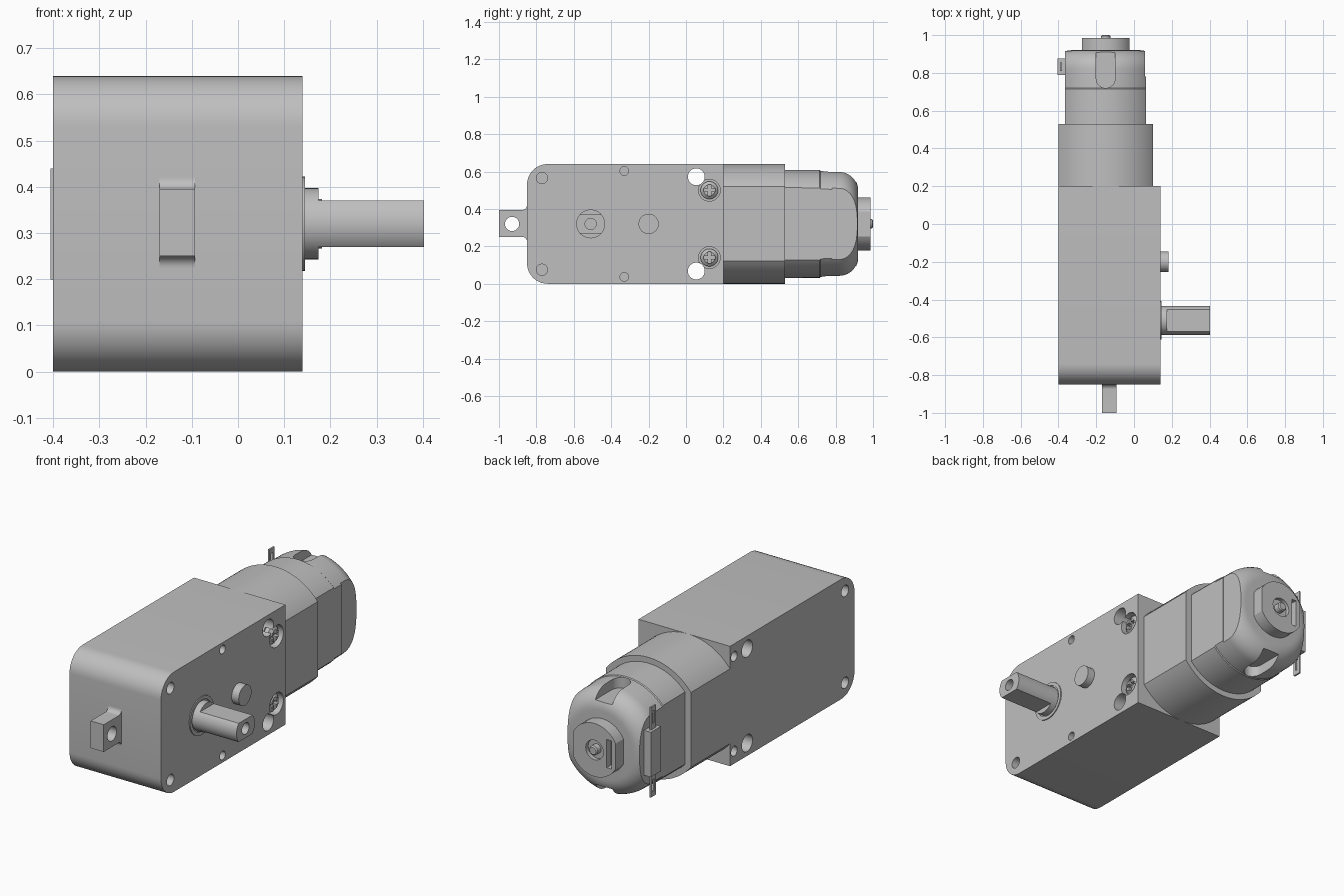
import bpy, bmesh, math
from mathutils import Vector

if "Cube" in bpy.data.objects:
    bpy.data.objects.remove(bpy.data.objects["Cube"], do_unlink=True)

grey = bpy.data.materials.new("plain grey")
grey.use_nodes = True
colour = (0.52, 0.52, 0.52, 1)
grey.diffuse_color = colour
grey.node_tree.nodes["Principled BSDF"].inputs["Base Color"].default_value = colour

MX, MZ = -0.15, 0.32        # motor axis
SIDE = 0.14                 # shaft face of the gearbox
parts = []


def finish(bm, name):
    bmesh.ops.recalc_face_normals(bm, faces=bm.faces[:])
    mesh = bpy.data.meshes.new(name)
    bm.to_mesh(mesh)
    bm.free()
    mesh.materials.append(grey)
    ob = bpy.data.objects.new(name, mesh)
    bpy.context.collection.objects.link(ob)
    parts.append(ob)
    return ob


def box(name, x, y, z, bevel=0, pick=None):
    """Box from three (low, high) ranges; bevels the edges chosen by pick."""
    bm = bmesh.new()
    bmesh.ops.create_cube(bm, size=1)
    for v in bm.verts:
        v.co = Vector([(a + b) / 2 + c * (b - a) for (a, b), c in zip((x, y, z), v.co)])
    if bevel:
        edges = [e for e in bm.edges if pick(e)]
        bmesh.ops.bevel(bm, geom=edges, offset=bevel, segments=10, profile=0.5, affect='EDGES')
    return finish(bm, name)


def lathe(name, axis, centre, profile, n=64):
    """Turned solid: profile of (position, radius) along the x, y or z axis."""
    bm = bmesh.new()
    rings = []
    for a, r in profile:
        ring = []
        for i in range(n):
            t = math.tau * i / n
            p, q = centre[0] + r * math.cos(t), centre[1] + r * math.sin(t)
            co = {'x': (a, p, q), 'y': (p, a, q), 'z': (p, q, a)}[axis]
            ring.append(bm.verts.new(co))
        rings.append(ring)
    for lo, hi in zip(rings, rings[1:]):
        for i in range(n):
            j = (i + 1) % n
            bm.faces.new((lo[i], lo[j], hi[j], hi[i]))
    bm.faces.new(rings[0])
    bm.faces.new(rings[-1])
    return finish(bm, name)


def rod(name, axis, centre, a, b, r, n=40):
    return lathe(name, axis, centre, [(a, r), (b, r)], n)


def combine(ob, tool, operation='DIFFERENCE'):
    mod = ob.modifiers.new("cut", 'BOOLEAN')
    mod.operation, mod.solver, mod.object = operation, 'EXACT', tool
    bpy.context.view_layer.objects.active = ob
    bpy.ops.object.modifier_apply(modifier=mod.name)
    parts.remove(tool)
    bpy.data.objects.remove(tool, do_unlink=True)


# Gearbox case with two rounded long edges at the front
case = box("gearbox_case", (-0.4, SIDE), (-0.85, 0.2), (0, 0.64), 0.11,
           lambda e: all(v.co.y < -0.8 for v in e.verts)
           and abs(e.verts[0].co.x - e.verts[1].co.x) > 0.1)

# Holes in the case, mirrored above and below the middle
for s in (-1, 1):
    combine(case, rod("hole", 'x', (0.055, MZ + s * 0.252), -0.5, 0.3, 0.045))
    combine(case, rod("hole", 'x', (-0.33, MZ + s * 0.283), SIDE - 0.04, 0.3, 0.023))
    combine(case, rod("hole", 'x', (-0.77, MZ + s * 0.245), SIDE - 0.06, 0.3, 0.03))
    combine(case, rod("hole", 'x', (-0.77, MZ + s * 0.245), -0.5, -0.34, 0.03))
    combine(case, rod("hole", 'x', (0.165, MZ + s * 0.253), -0.5, -0.34, 0.026))
    combine(case, rod("hole", 'x', (0.125, MZ + s * 0.18), SIDE - 0.045, 0.3, 0.058))

    # Cross-head screw in its recess
    screw = lathe("screw", 'x', (0.125, MZ + s * 0.18),
                  [(SIDE - 0.06, 0.047), (SIDE - 0.022, 0.047), (SIDE - 0.008, 0.03)], 40)
    for wy, wz in ((0.032, 0.008), (0.008, 0.032)):
        y, z = 0.125, MZ + s * 0.18
        combine(screw, box("slot", (SIDE - 0.03, SIDE + 0.1), (y - wy, y + wy), (z - wz, z + wz)))

# Front mounting tab with filleted root
tab = box("mounting_tab", (-0.17, -0.093), (-1, -0.84), (0.25, 0.395))
root = box("tab_root", (-0.17, -0.093), (-0.875, -0.84), (0.225, 0.42))
for z in (0.225, 0.42):
    combine(root, rod("fillet", 'x', (-0.875, z), -0.3, 0, 0.025))
combine(tab, root, 'UNION')
combine(tab, rod("tab_hole", 'x', (-0.93, MZ), -0.3, 0, 0.038))

# Output shaft: round shoulder, two flats, bored end
shaft = rod("output_shaft", 'x', (-0.51, MZ), SIDE - 0.01, 0.402, 0.077)
for s in (-1, 1):
    z = MZ + s * 0.1
    combine(shaft, box("flat", (0.174, 0.6), (-0.7, -0.3), (z - 0.05, z + 0.05)))
combine(shaft, rod("bore", 'x', (-0.51, MZ), 0.28, 0.6, 0.03))
ring = rod("shaft_ring", 'x', (-0.51, MZ), SIDE - 0.01, SIDE + 0.005, 0.102)
combine(ring, rod("ring_hole", 'x', (-0.51, MZ), 0, 0.3, 0.084))

# Locating peg
rod("locating_peg", 'x', (-0.2, MZ), SIDE - 0.01, 0.182, 0.054)

# Motor collar: round with flat sides
collar = rod("motor_collar", 'y', (MX, MZ), 0.19, 0.53, 0.32, 96)
combine(collar, box("sides", (-0.4, 0.1), (0, 1), (-1, 1)), 'INTERSECT')

# Motor can: turned, rounded end, flat sides, end notches
arc = [(0.82 + 0.1 * math.sin(t), 0.182 + 0.1 * math.cos(t))
       for t in [math.pi / 2 * i / 10 for i in range(11)]]
can = lathe("motor_can", 'y', (MX, MZ), [(0.52, 0.289), (0.715, 0.288), (0.72, 0.284)] + arc, 96)
combine(can, box("sides", (-0.365, 0.064), (0, 2), (-1, 1)), 'INTERSECT')
combine(can, box("step", (0.058, 1), (0.78, 2), (-1, 1)))
for s in (-1, 1):
    low, high = sorted((MZ + s * 0.225, MZ + s * 0.5))
    combine(can, rod("notch", 'z', (MX, 0.77), low, high, 0.05))
    combine(can, box("notch", (MX - 0.05, MX + 0.05), (0.77, 1.2), (low, high)))

# Rear bearing boss with a slot and the motor shaft end
boss = rod("bearing_boss", 'y', (MX, MZ), 0.91, 0.986, 0.142)
combine(boss, box("sides", (MX - 0.125, MX + 0.125), (0, 2), (-1, 1)), 'INTERSECT')
combine(boss, rod("recess", 'y', (MX, MZ), 0.965, 1.2, 0.052))
combine(boss, box("slot", (MX - 0.1, MX - 0.072), (0.95, 1.2), (MZ - 0.075, MZ + 0.075)))
lathe("motor_shaft", 'y', (MX, MZ), [(0.95, 0.025), (0.994, 0.025), (1, 0.019)], 32)

# Terminal block with two slotted metal tabs
box("terminal_block", (-0.405, -0.36), (0.79, 0.875), (0.2, 0.44))
for name, s in (("upper_terminal", 1), ("lower_terminal", -1)):
    low, high = sorted((MZ + s * 0.1, MZ + s * 0.24))
    blade = box(name, (-0.391, -0.382), (0.81, 0.855), (low, high))
    low, high = sorted((MZ + s * 0.15, MZ + s * 0.215))
    combine(blade, box("eye", (-1, 0), (0.824, 0.841), (low, high)))

# Smooth shading with sharp edges kept
for ob in parts:
    bpy.ops.object.select_all(action='DESELECT')
    ob.select_set(True)
    bpy.context.view_layer.objects.active = ob
    bpy.ops.object.shade_smooth_by_angle(angle=math.radians(30))
